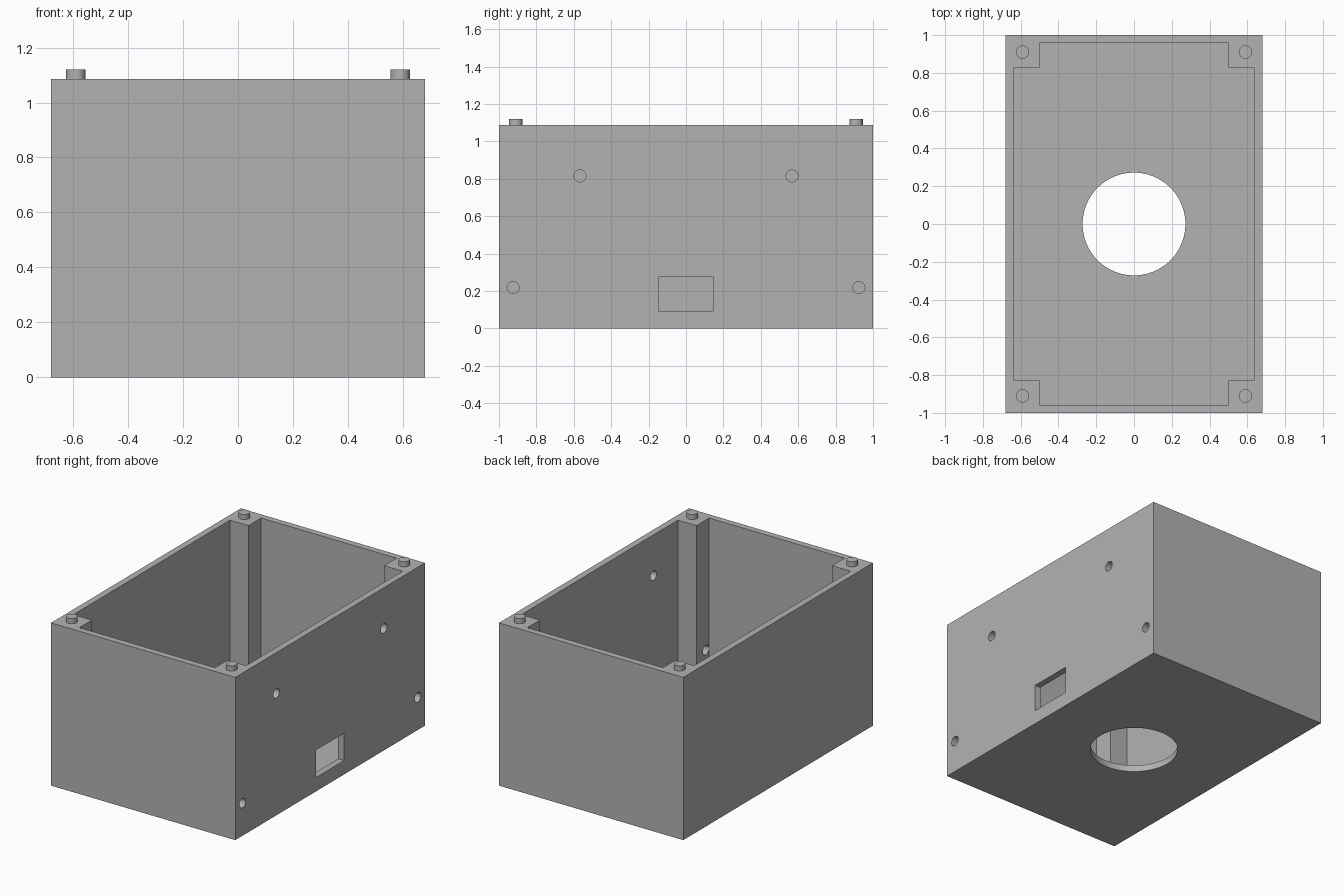
import bpy
import bmesh
import math
from mathutils import Matrix, Vector

if "Cube" in bpy.data.objects:
    bpy.data.objects.remove(bpy.data.objects["Cube"], do_unlink=True)

HALF_X, HALF_Y, HEIGHT = 0.68, 1.0, 1.086
WALL = 0.043
POST_X, POST_Y = 0.50, 0.825
PEG_X, PEG_Y, PEG_R, PEG_TOP = 0.59, 0.91, 0.035, 1.12

grey = bpy.data.materials.new("plain grey")
grey.use_nodes = True
grey.diffuse_color = (0.45, 0.45, 0.45, 1)
grey.node_tree.nodes["Principled BSDF"].inputs["Base Color"].default_value = grey.diffuse_color


def finish(name, bm):
    bmesh.ops.recalc_face_normals(bm, faces=bm.faces)
    mesh = bpy.data.meshes.new(name)
    bm.to_mesh(mesh)
    bm.free()
    mesh.materials.append(grey)
    obj = bpy.data.objects.new(name, mesh)
    bpy.context.collection.objects.link(obj)
    return obj


def prism(name, outline, z0, z1):
    bm = bmesh.new()
    face = bm.faces.new([bm.verts.new((x, y, z0)) for x, y in outline])
    top = bmesh.ops.extrude_face_region(bm, geom=[face])["geom"]
    verts = [v for v in top if isinstance(v, bmesh.types.BMVert)]
    bmesh.ops.translate(bm, verts=verts, vec=(0, 0, z1 - z0))
    return finish(name, bm)


def box(name, lo, hi):
    outline = [(lo[0], lo[1]), (hi[0], lo[1]), (hi[0], hi[1]), (lo[0], hi[1])]
    return prism(name, outline, lo[2], hi[2])


def cylinder(name, centre, radius, depth, axis="Z", segments=48):
    turn = Matrix.Rotation(math.pi / 2, 4, "Y") if axis == "X" else Matrix.Identity(4)
    bm = bmesh.new()
    bmesh.ops.create_cone(bm, cap_ends=True, segments=segments, radius1=radius,
                          radius2=radius, depth=depth,
                          matrix=Matrix.Translation(Vector(centre)) @ turn)
    return finish(name, bm)


def cut(target, cutter):
    cutter.hide_render = True
    mod = target.modifiers.new("cut", "BOOLEAN")
    mod.operation, mod.solver, mod.object = "DIFFERENCE", "EXACT", cutter
    bpy.context.view_layer.objects.active = target
    bpy.ops.object.modifier_apply(modifier=mod.name)
    bpy.data.objects.remove(cutter, do_unlink=True)


def smooth(obj):
    bpy.ops.object.select_all(action="DESELECT")
    obj.select_set(True)
    bpy.context.view_layer.objects.active = obj
    bpy.ops.object.shade_smooth_by_angle(angle=math.radians(30))


# Open box; the cavity outline steps in to leave four corner posts
enclosure = box("enclosure", (-HALF_X, -HALF_Y, 0), (HALF_X, HALF_Y, HEIGHT))
ix, iy = HALF_X - WALL, HALF_Y - WALL
corner = [(ix, POST_Y), (POST_X, POST_Y), (POST_X, iy)]
outline = []
for sx, sy in ((1, 1), (-1, 1), (-1, -1), (1, -1)):
    step = corner if sx * sy > 0 else corner[::-1]
    outline += [(sx * x, sy * y) for x, y in step]
cut(enclosure, prism("cavity_cutter", outline, WALL, HEIGHT + 0.2))

# Round opening in the floor
cut(enclosure, cylinder("floor_hole_cutter", (0, 0, 0), 0.272, 0.3, segments=96))

# Rectangular port in the left wall
cut(enclosure, box("port_cutter", (0.55, -0.147, 0.093), (0.8, 0.147, 0.275)))

# Screw holes in the left wall; the lower pair also pass through the posts
for y, z in ((0.567, 0.815), (0.924, 0.218)):
    for side in (-1, 1):
        cut(enclosure, cylinder("screw_hole_cutter", (0.6, side * y, z), 0.032, 0.4, "X"))
smooth(enclosure)

# Locating pegs on top of the posts
for sx, x_name in ((-1, "right"), (1, "left")):
    for sy, y_name in ((-1, "front"), (1, "back")):
        z0 = HEIGHT - 0.01
        peg = cylinder(f"{y_name}_{x_name}_peg", (sx * PEG_X, sy * PEG_Y, (z0 + PEG_TOP) / 2),
                       PEG_R, PEG_TOP - z0)
        smooth(peg)
